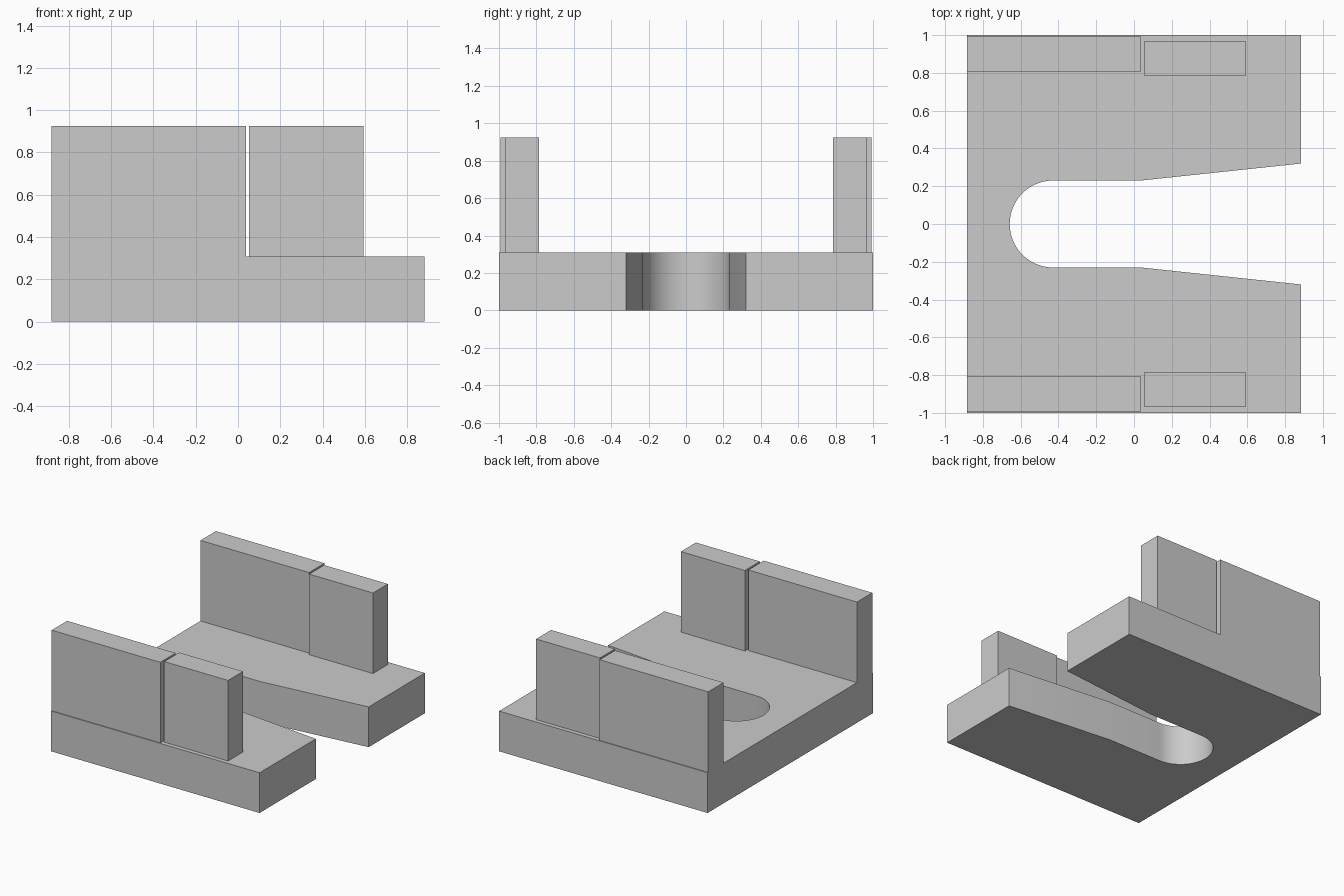
import bpy
import bmesh
from math import sin, cos, pi, radians

if "Cube" in bpy.data.objects:
    bpy.data.objects.remove(bpy.data.objects["Cube"], do_unlink=True)

# Single plain grey finish
GREY = (0.6, 0.6, 0.6, 1.0)
grey = bpy.data.materials.new("plain_grey")
grey.use_nodes = True
grey.diffuse_color = GREY
grey.node_tree.nodes["Principled BSDF"].inputs["Base Color"].default_value = GREY

HALF_X, BASE_TOP, WALL_TOP = 0.883, 0.308, 0.925


def extrude_outline(name, outline, z0, z1):
    """Extrude a flat xy outline from z0 up to z1."""
    bm = bmesh.new()
    face = bm.faces.new([bm.verts.new((x, y, z0)) for x, y in outline])
    top = bmesh.ops.extrude_face_region(bm, geom=[face])["geom"]
    verts = [g for g in top if isinstance(g, bmesh.types.BMVert)]
    bmesh.ops.translate(bm, verts=verts, vec=(0, 0, z1 - z0))
    bmesh.ops.recalc_face_normals(bm, faces=bm.faces)
    mesh = bpy.data.meshes.new(name)
    bm.to_mesh(mesh)
    bm.free()
    mesh.materials.append(grey)
    obj = bpy.data.objects.new(name, mesh)
    bpy.context.collection.objects.link(obj)
    return obj


def box(name, x0, x1, y0, y1, z0, z1):
    return extrude_outline(name, [(x0, y0), (x1, y0), (x1, y1), (x0, y1)], z0, z1)


# Base plate with a round-ended slot that flares towards its open end
radius, arc_x, flare_x, mouth = 0.23, -0.428, 0.035, 0.32
steps = 32
arc = [(arc_x - radius * sin(pi * i / steps), radius * cos(pi * i / steps))
       for i in range(steps + 1)]
outline = [(HALF_X, 1), (HALF_X, mouth), (flare_x, radius)]
outline += arc
outline += [(flare_x, -radius), (HALF_X, -mouth), (HALF_X, -1), (-HALF_X, -1), (-HALF_X, 1)]
base = extrude_outline("slotted_base", outline, 0, BASE_TOP)
bpy.context.view_layer.objects.active = base
base.select_set(True)
bpy.ops.object.shade_smooth_by_angle(angle=radians(20))

# Long wall and separate short plate along each side
for side, s in (("front", -1), ("back", 1)):
    box(side + "_long_wall", -HALF_X, 0.037, s * 0.807, s * 0.993, BASE_TOP, WALL_TOP)
    box(side + "_short_plate", 0.052, 0.593, s * 0.786, s * 0.967, BASE_TOP, WALL_TOP)
